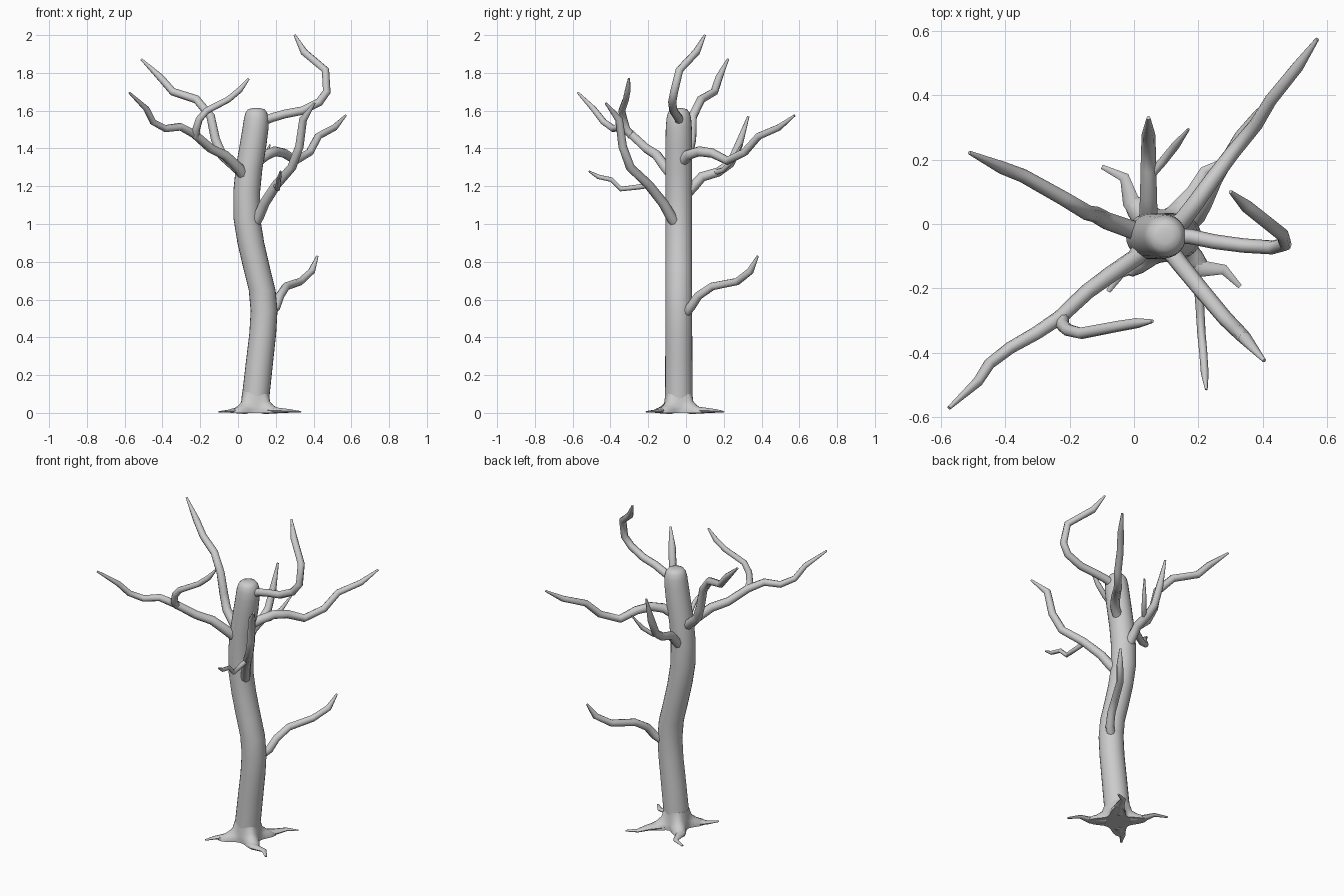
import bpy, bmesh, math
from mathutils import Vector


def finish(bm, name):
    bmesh.ops.recalc_face_normals(bm, faces=bm.faces[:])
    me = bpy.data.meshes.new(name)
    bm.to_mesh(me)
    bm.free()
    ob = bpy.data.objects.new(name, me)
    bpy.context.collection.objects.link(ob)
    bpy.ops.object.select_all(action='DESELECT')
    bpy.context.view_layer.objects.active = ob
    ob.select_set(True)
    bpy.ops.object.shade_smooth_by_angle(angle=math.radians(50))
    return ob


def loft(name, rings):
    bm = bmesh.new()
    loops = [[bm.verts.new(p) for p in ring] for ring in rings]
    n = len(loops[0])
    for a, b in zip(loops, loops[1:]):
        for i in range(n):
            j = (i + 1) % n
            bm.faces.new((a[i], a[j], b[j], b[i]))
    bm.faces.new(loops[0])
    bm.faces.new(loops[-1])
    return finish(bm, name)


def limb(name, pts, radii, flat=1.0, n=8):
    """Sweep a round section along a polyline, turning the frame with the path."""
    pts = [Vector(p) for p in pts]
    last = len(pts) - 1
    rings, side = [], None
    for k, p in enumerate(pts):
        t = Vector((0, 0, 0))
        if k > 0:
            t += (p - pts[k - 1]).normalized()
        if k < last:
            t += (pts[k + 1] - p).normalized()
        t.normalize()
        if side is None:
            side = t.cross(Vector((0, 0, 1)))
        side = (side - t * side.dot(t)).normalized()
        up = side.cross(t)
        r = radii[k]
        rings.append([p + side * r * math.cos(a) + up * r * flat * math.sin(a)
                      for a in (2 * math.pi * i / n for i in range(n))])
    return loft(name, rings)


def branch(name, pts, r0, r1, tip=0.006):
    n = len(pts)
    radii = [r0 + (r1 - r0) * k / (n - 2) for k in range(n - 1)] + [tip]
    return limb(name, pts, radii)


# Trunk: horizontal rings (x, z, radius) with a rounded top
TY = -0.038
SEG = 24
trunk = [(0.093, 0.03, 0.074), (0.095, 0.1, 0.073), (0.115, 0.28, 0.072), (0.131, 0.42, 0.071),
         (0.138, 0.54, 0.071), (0.128, 0.65, 0.071), (0.098, 0.77, 0.071), (0.068, 0.9, 0.071),
         (0.047, 1.03, 0.071), (0.046, 1.17, 0.071), (0.058, 1.29, 0.071), (0.08, 1.42, 0.071),
         (0.093, 1.51, 0.069), (0.097, 1.56, 0.065), (0.097, 1.59, 0.057),
         (0.097, 1.607, 0.044), (0.097, 1.613, 0.022)]
loft("trunk", [[(x + r * math.cos(a), TY + r * math.sin(a), z)
                for a in (2 * math.pi * i / SEG for i in range(SEG))] for x, z, r in trunk])

# Root flare: trunk foot spreading into a four-pointed star
root_angles = [math.atan2(y - TY, x - 0.093) for x, y in
               ((0.22, -0.14), (0.2, 0.1), (-0.01, 0.07), (0.0, -0.13))]
flare = []
for z, base, reach in ((0.11, 0.071, 0.0), (0.06, 0.076, 0.012), (0.035, 0.08, 0.045),
                       (0.02, 0.08, 0.085), (0.0, 0.08, 0.09)):
    ring = []
    for i in range(48):
        a = 2 * math.pi * i / 48
        d = min(abs((a - b + math.pi) % (2 * math.pi) - math.pi) for b in root_angles)
        r = base + reach * math.exp(-(d / 0.36) ** 2)
        ring.append((0.093 + r * math.cos(a), TY + r * math.sin(a), z))
    flare.append(ring)
loft("root_flare", flare)

# Roots: flat tapered ends lying on the ground
roots = [
    [(0.14, -0.08, 0.016), (0.21, -0.14, 0.013), (0.28, -0.142, 0.010), (0.33, -0.195, 0.006)],
    [(0.14, 0.03, 0.016), (0.19, 0.1, 0.013), (0.22, 0.165, 0.010), (0.28, 0.198, 0.006)],
    [(0.04, 0.02, 0.016), (-0.01, 0.07, 0.013), (-0.03, 0.145, 0.010), (-0.10, 0.178, 0.006)],
    [(0.04, -0.09, 0.016), (-0.01, -0.13, 0.013), (-0.045, -0.155, 0.010), (-0.08, -0.21, 0.006)],
]
for i, pts in enumerate(roots):
    limb("root_%d" % (i + 1), pts, [0.04, 0.027, 0.016, 0.007], flat=0.55)

# Main branches
branch("low_branch", [(0.16, -0.01, 0.52), (0.2, 0.025, 0.56), (0.222, 0.065, 0.62),
                      (0.255, 0.14, 0.67), (0.33, 0.27, 0.695), (0.39, 0.34, 0.75),
                      (0.42, 0.38, 0.83)], 0.026, 0.019)
branch("back_right_branch", [(0.10, -0.02, 1.33), (0.15, 0.01, 1.365), (0.195, 0.07, 1.385),
                             (0.245, 0.14, 1.375), (0.305, 0.22, 1.335), (0.38, 0.31, 1.38),
                             (0.425, 0.385, 1.465), (0.51, 0.49, 1.51), (0.57, 0.575, 1.575)],
       0.03, 0.018)
branch("top_right_branch", [(0.12, -0.035, 1.54), (0.18, -0.04, 1.563), (0.25, -0.055, 1.583),
                            (0.34, -0.067, 1.60), (0.43, -0.073, 1.645), (0.47, -0.063, 1.70),
                            (0.463, -0.035, 1.815), (0.35, 0.055, 1.91), (0.30, 0.10, 2.0)],
       0.024, 0.02)
branch("front_right_branch", [(0.085, -0.055, 1.0), (0.11, -0.08, 1.04), (0.14, -0.12, 1.11),
                              (0.205, -0.20, 1.21), (0.285, -0.295, 1.30), (0.325, -0.335, 1.41),
                              (0.345, -0.355, 1.555), (0.405, -0.425, 1.64)], 0.03, 0.021)
branch("front_left_branch", [(0.03, -0.07, 1.255), (0.005, -0.105, 1.295), (-0.07, -0.155, 1.365),
                             (-0.145, -0.21, 1.40), (-0.23, -0.29, 1.475),
                             (-0.305, -0.34, 1.515), (-0.385, -0.385, 1.505),
                             (-0.45, -0.435, 1.54), (-0.485, -0.49, 1.61),
                             (-0.575, -0.572, 1.695)], 0.03, 0.016)
branch("back_left_branch", [(0.03, -0.035, 1.26), (0.0, -0.02, 1.29), (-0.085, 0.01, 1.365),
                            (-0.12, 0.03, 1.45), (-0.145, 0.035, 1.57), (-0.22, 0.08, 1.66),
                            (-0.345, 0.15, 1.70), (-0.41, 0.175, 1.775), (-0.512, 0.222, 1.872)],
       0.03, 0.02)
branch("back_branch", [(0.045, 0.0, 1.16), (0.045, 0.04, 1.20), (0.045, 0.085, 1.25),
                       (0.045, 0.17, 1.275), (0.045, 0.235, 1.32), (0.045, 0.28, 1.42),
                       (0.045, 0.33, 1.57)], 0.03, 0.021)

# Side twigs growing from the branches
branch("front_left_twig", [(-0.225, -0.285, 1.465), (-0.222, -0.315, 1.50), (-0.205, -0.33, 1.555),
                           (-0.165, -0.34, 1.60), (-0.05, -0.318, 1.66), (0.01, -0.308, 1.71),
                           (0.057, -0.302, 1.77)], 0.022, 0.016)
branch("front_right_twig", [(0.2, -0.19, 1.205), (0.205, -0.26, 1.195), (0.21, -0.345, 1.185),
                            (0.215, -0.395, 1.235), (0.22, -0.465, 1.25),
                            (0.225, -0.515, 1.28)], 0.014, 0.012, 0.004)
branch("back_twig", [(0.045, 0.145, 1.27), (0.09, 0.195, 1.285), (0.13, 0.245, 1.335),
                     (0.17, 0.295, 1.42)], 0.014, 0.013, 0.004)
